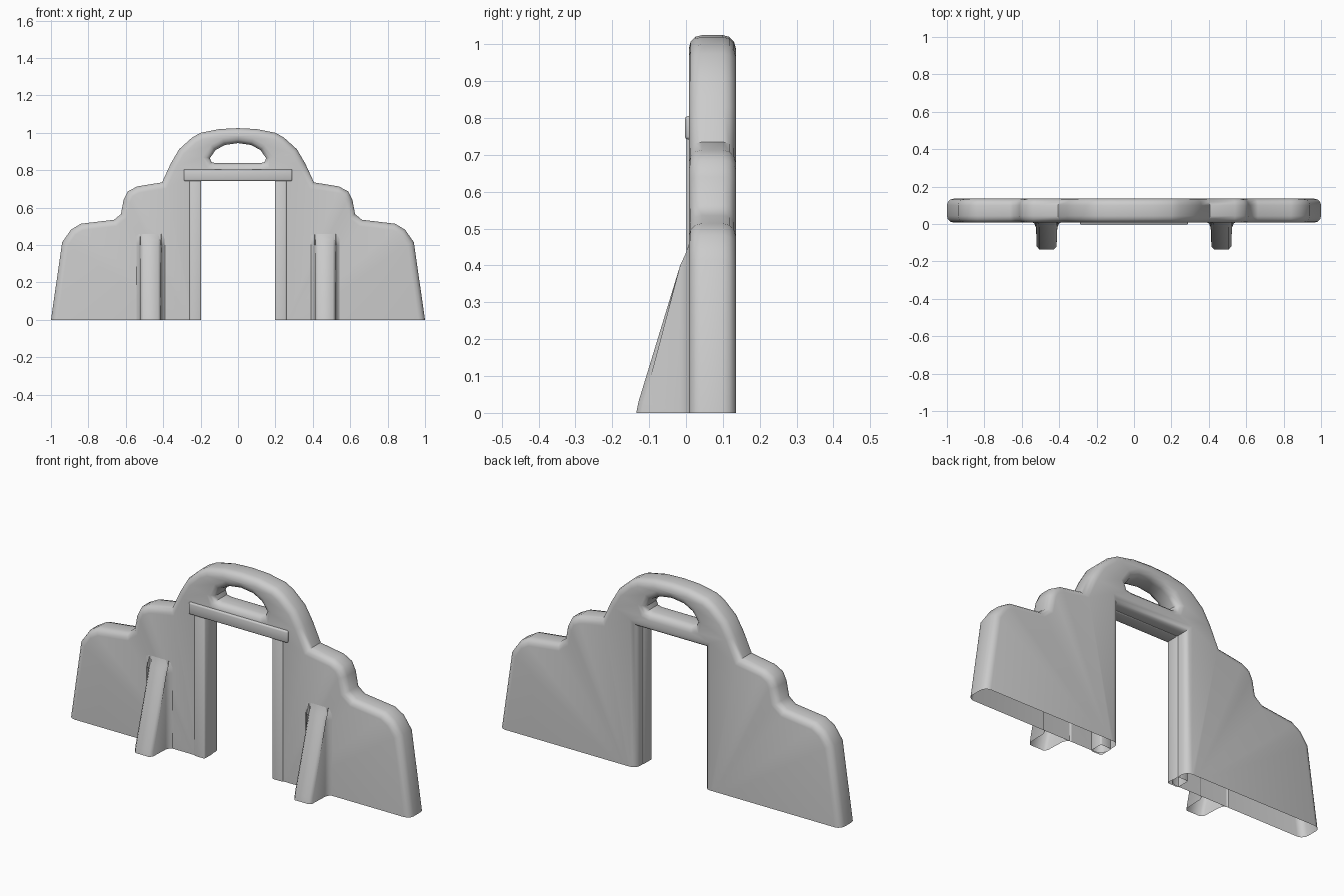
import bpy, bmesh, math
from mathutils import Matrix

if "Cube" in bpy.data.objects:
    bpy.data.objects.remove(bpy.data.objects["Cube"])

ROUND = 0.035            # edge radius of the wall
FRONT, BACK = 0.008, 0.135


def finish(name, bm, angle=42):
    bmesh.ops.remove_doubles(bm, verts=bm.verts, dist=0.0005)
    bmesh.ops.recalc_face_normals(bm, faces=bm.faces)
    mesh = bpy.data.meshes.new(name)
    bm.to_mesh(mesh)
    bm.free()
    ob = bpy.data.objects.new(name, mesh)
    bpy.context.collection.objects.link(ob)
    bpy.ops.object.select_all(action='DESELECT')
    bpy.context.view_layer.objects.active = ob
    ob.select_set(True)
    bpy.ops.object.shade_smooth_by_angle(angle=math.radians(angle))
    return ob


def cut_bottom(bm):
    # leave the underside open at z = 0
    bmesh.ops.bisect_plane(bm, geom=bm.verts[:] + bm.edges[:] + bm.faces[:],
                           plane_co=(0, 0, 0), plane_no=(0, 0, 1), clear_inner=True)


def mirrored(half):
    # half runs from the centre line outwards; returns a closed loop
    return half + [(-x, z) for x, z in reversed(half) if x > 0]


# Wall: stepped outline with doorway, plus the handle hole
outline = mirrored([(0, 1.025), (0.10, 1.02), (0.20, 1.00), (0.245, 0.975), (0.315, 0.912),
                    (0.36, 0.835), (0.406, 0.735), (0.54, 0.713), (0.59, 0.686), (0.612, 0.64),
                    (0.626, 0.565), (0.663, 0.535), (0.84, 0.514), (0.893, 0.482), (0.94, 0.415),
                    (1.0, 0), (1.014, -0.1), (0.2, -0.1), (0.2, 0.745)])
hole = mirrored([(0, 0.945), (0.07, 0.935), (0.12, 0.908), (0.15, 0.865), (0.142, 0.843),
                 (0.12, 0.838)])
curve = bpy.data.curves.new("wall_profile", 'CURVE')
curve.dimensions = '2D'
curve.fill_mode = 'BOTH'
curve.extrude = (BACK - FRONT) / 2 - ROUND
curve.bevel_depth = ROUND
curve.bevel_resolution = 2
curve.offset = -ROUND
for pts in (outline, hole):
    spline = curve.splines.new('POLY')
    spline.points.add(len(pts) - 1)
    for p, (x, z) in zip(spline.points, pts):
        p.co = (x, z, 0, 1)
    spline.use_cyclic_u = True
profile = bpy.data.objects.new("wall_profile", curve)
bpy.context.collection.objects.link(profile)
bpy.context.view_layer.update()
evaluated = profile.evaluated_get(bpy.context.evaluated_depsgraph_get())
bm = bmesh.new()
bm.from_mesh(evaluated.to_mesh())
evaluated.to_mesh_clear()
bpy.data.objects.remove(profile)
bmesh.ops.transform(bm, verts=bm.verts, matrix=Matrix.Translation((0, (FRONT + BACK) / 2, 0))
                    @ Matrix.Rotation(math.pi / 2, 4, 'X'))
bmesh.ops.remove_doubles(bm, verts=bm.verts, dist=0.0005)
cut_bottom(bm)
finish("wall", bm)


def rounded_box(name, lo, hi, r, open_bottom=False):
    bm = bmesh.new()
    bmesh.ops.create_cube(bm, size=1)
    for v in bm.verts:
        v.co = [(a + b) / 2 + c * (b - a) for a, b, c in zip(lo, hi, v.co)]
    bmesh.ops.bevel(bm, geom=bm.edges[:], offset=r, segments=2, profile=0.5, affect='EDGES')
    if open_bottom:
        cut_bottom(bm)
    return finish(name, bm, 50)


# Door frame: lintel and two posts
rounded_box("lintel", (-0.29, -0.003, 0.742), (0.29, 0.07, 0.805), 0.008)
for side, s in (("left", -1), ("right", 1)):
    x0, x1 = sorted((s * 0.197, s * 0.26))
    rounded_box("door_post_" + side, (x0, 0.002, -0.05), (x1, 0.075, 0.76), 0.008, True)


# Buttress: tapered fin lofted upwards, flaring into the wall
def buttress(name, cx):
    half = [(0.085, 0.012), (0.066, 0.003), (0.057, -0.02), (0.053, None), (0.040, None)]
    bm = bmesh.new()
    rings = []
    for z, front in ((0, -0.135), (0.03, -0.129), (0.40, -0.016), (0.43, -0.002), (0.47, 0.012)):
        ring = []
        for i, (dx, y) in enumerate(half):
            if y is None:
                y = min(front + (0.015 if i == 3 else 0), 0.012)
            ring.append((dx, max(y, front)))
        ring += [(-dx, y) for dx, y in reversed(ring)]
        rings.append([bm.verts.new((cx + dx, y, z)) for dx, y in ring])
    for a, b in zip(rings, rings[1:]):
        for i in range(len(a) - 1):
            bm.faces.new((a[i], a[i + 1], b[i + 1], b[i]))
    # outward normals face the front
    ob = finish(name, bm, 60)
    if sum(p.normal.y * p.area for p in ob.data.polygons) > 0:
        ob.data.flip_normals()


buttress("buttress_left", -0.467)
buttress("buttress_right", 0.467)
